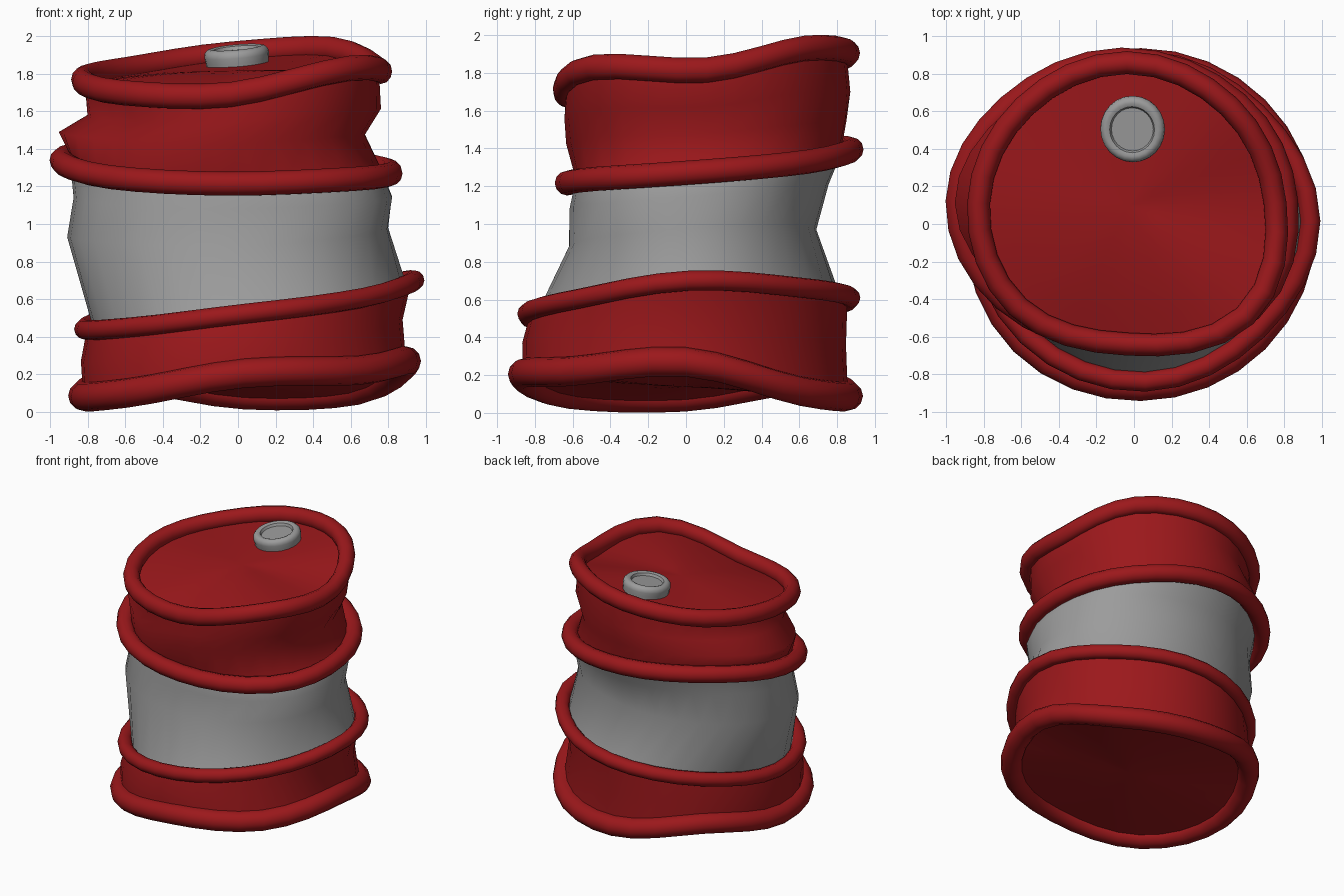
import bpy, math
from mathutils import Vector, Matrix

if "Cube" in bpy.data.objects:
    bpy.data.objects.remove(bpy.data.objects["Cube"])

N = 32      # segments around the barrel
K = 12      # sides of each hoop tube


def paint(name, r, g, b):
    m = bpy.data.materials.new(name)
    m.diffuse_color = (r, g, b, 1)
    m.use_nodes = True
    m.node_tree.nodes["Principled BSDF"].inputs["Base Color"].default_value = m.diffuse_color
    return m


red = paint("red_paint", 0.33, 0.009, 0.011)
grey = paint("grey_metal", 0.33, 0.33, 0.33)


def wave(vals, i):
    """Smooth periodic interpolation of 8 values given every 45 degrees."""
    t = i * 8 / N
    k = int(t)
    f = t - k
    a, b, c, d = (vals[(k + j) % 8] for j in (-1, 0, 1, 2))
    return b + 0.5 * f * (c - a + f * (2*a - 5*b + 4*c - d + f * (3*(b - c) + d - a)))


def row(cx, cy, rx, ry, zs, diag=(1, 1, 1, 1)):
    """Dented loop around the barrel; diag scales the radius at 45, 135, 225, 315."""
    scale = [s for d in diag for s in (1, d)]
    pts = []
    for i in range(N):
        a = 2 * math.pi * i / N
        s = wave(scale, i)
        pts.append(Vector((cx + rx * s * math.cos(a), cy + ry * s * math.sin(a), wave(zs, i))))
    return pts


def middle(r):
    return sum(r, Vector()) / len(r)


def inset(r, d, dz=0.0):
    c = middle(r)
    out = []
    for p in r:
        v = Vector((p.x - c.x, p.y - c.y, 0)).normalized()
        out.append(p - v * d + Vector((0, 0, dz)))
    return out


def loft(name, rows, mat, wrap=False, close_end=False, angle=80):
    """Skin a stack of loops, optionally joined end to end or closed to a point."""
    n = len(rows[0])
    verts = [p for r in rows for p in r]
    faces = []
    for j in range(len(rows) if wrap else len(rows) - 1):
        k = (j + 1) % len(rows)
        for i in range(n):
            m = (i + 1) % n
            faces.append((j*n + i, j*n + m, k*n + m, k*n + i))
    if close_end:
        verts.append(middle(rows[-1]))
        b = (len(rows) - 1) * n
        faces += [(b + i, b + (i + 1) % n, len(verts) - 1) for i in range(n)]
    me = bpy.data.meshes.new(name)
    me.from_pydata(verts, [], faces)
    ob = bpy.data.objects.new(name, me)
    bpy.context.collection.objects.link(ob)
    me.materials.append(mat)
    bpy.ops.object.select_all(action='DESELECT')
    ob.select_set(True)
    bpy.context.view_layer.objects.active = ob
    bpy.ops.object.shade_smooth_by_angle(angle=math.radians(angle))
    return ob


def hoop(name, r, w, h):
    """Rolled hoop: an elliptical tube following a loop."""
    rows = []
    for k in range(K):
        t = 2 * math.pi * k / K
        rows.append(inset(r, -w * math.cos(t), h * math.sin(t)))
    loft(name, rows, red, wrap=True)


def cap(name, r, lift=0.0, flip=False):
    """End plate bending smoothly from its rim to the centre."""
    c = middle(r)
    rows = []
    for s in (1, 0.8, 0.6, 0.4, 0.2):
        rows.append([Vector((c.x + (p.x - c.x) * s, c.y + (p.y - c.y) * s,
                             c.z + (p.z - c.z) * s ** 1.35 + lift * (1 - s * s)))
                     for p in r])
    if flip:
        rows = [list(reversed(q)) for q in rows]
    loft(name, rows, red, close_end=True)


# Hoop centre lines, heights every 45 degrees starting at +x
base = row(0.035, -0.003, 0.86, 0.86, (.27, .115, .09, .175, .085, .10, .205, .22),
           (1, 1, 1.02, 1))
low = row(0.06, 0.015, 0.88, 0.855, (.70, .665, .61, .53, .44, .45, .525, .605),
          (.955, 1, 1.01, .96))
high = row(-0.065, 0.123, 0.875, 0.753, (1.28, 1.33, 1.395, 1.40, 1.34, 1.25, 1.215, 1.24),
           (.985, .96, 1, 1.10))
top = row(-0.038, 0.11, 0.79, 0.75, (1.815, 1.93, 1.905, 1.825, 1.77, 1.70, 1.69, 1.83),
          (.975, .975, 1.04, 1.13))

# Dented loops across the walls
lower_mid = row(0.02, -0.01, 0.857, 0.857, (.49, .40, .36, .35, .27, .28, .37, .42),
                (.975, 1, 1.01, .98))
grey_mid = row(-0.055, 0.035, 0.855, 0.655, (.98, 1.0, .97, .95, .93, .90, .88, .93),
               (1.02, 1.02, 1, 1.06))
grey_top = row(-0.028, 0.07, 0.848, 0.685, (1.15, 1.2, 1.21, 1.2, 1.14, 1.10, 1.08, 1.11),
               (1.0, .98, 1, 1.09))
upper_mid = row(-0.14, 0.11, 0.815, 0.74, (1.48, 1.53, 1.55, 1.54, 1.49, 1.45, 1.42, 1.46),
                (1.02, .94, .92, 1.09))
upper_top = row(-0.022, 0.115, 0.78, 0.755, (1.62, 1.70, 1.70, 1.64, 1.58, 1.54, 1.54, 1.61),
                (.975, .96, .98, 1.1))

hoop("bottom_hoop", base, 0.08, 0.078)
hoop("lower_hoop", low, 0.053, 0.053)
hoop("upper_hoop", high, 0.064, 0.064)
hoop("top_hoop", top, 0.061, 0.067)

# Walls
loft("lower_wall", [base, lower_mid, inset(low, 0.015)], red)
loft("middle_wall", [inset(low, 0.05), grey_mid, grey_top, inset(high, 0.045)], grey)
loft("upper_wall", [inset(high, 0.05, 0.02), upper_mid, upper_top, inset(top, 0.01)],
     red, angle=170)

# End plates
cap("lid", inset(top, 0.03, -0.03), lift=0.04)
cap("base_plate", inset(base, 0.03, -0.02), flip=True)

# Filler cap on the lid, tilted with the dent
profile = [(.165, -.09), (.168, -.04), (.173, -.01), (.17, .012), (.155, .028),
           (.138, .032), (.12, .025), (.112, .006), (.11, .006)]
rows = [[Vector((r * math.cos(2*math.pi*i/24), 1.03 * r * math.sin(2*math.pi*i/24), z))
         for i in range(24)] for r, z in profile]
bung = loft("filler_cap", rows, grey, close_end=True, angle=45)
bung.matrix_world = (Matrix.Translation((-0.008, 0.505, 1.91))
                     @ Matrix.Rotation(math.radians(6), 4, 'X')
                     @ Matrix.Rotation(math.radians(-5), 4, 'Y'))
